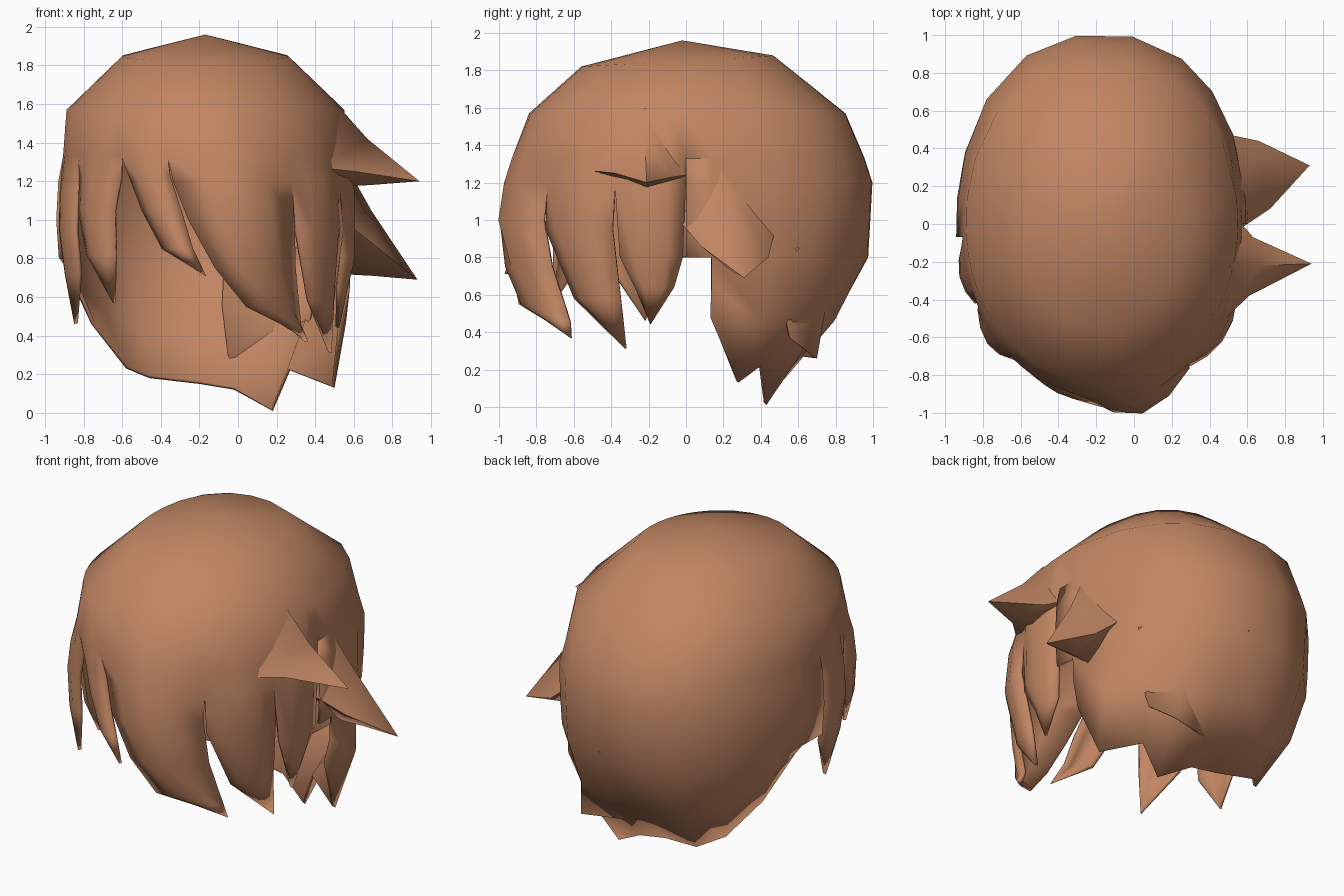
import bpy, bmesh, math
from mathutils import Vector

if "Cube" in bpy.data.objects:
    bpy.data.objects.remove(bpy.data.objects["Cube"])

hair = bpy.data.materials.new("warm brown hair")
hair.diffuse_color = (0.54, 0.24, 0.125, 1)
hair.use_nodes = True
hair.node_tree.nodes["Principled BSDF"].inputs["Base Color"].default_value = hair.diffuse_color

# Head-shape profiles: (height, radius factor)
BACK = [(1.96, 0), (1.88, .47), (1.57, .86), (1.23, 1.01), (.8, .985), (.5, .82), (0, .5)]
FRONT = [(1.96, 0), (1.82, .56), (1.57, .84), (1.33, .94), (.99, 1), (.6, .95), (.3, .92)]


def radius(profile, z):
    for (z1, r1), (z2, r2) in zip(profile, profile[1:]):
        if z >= z2:
            return r1 + (r2 - r1) * (z1 - z) / (z1 - z2)
    return profile[-1][1]


def bump(deg, centre, width):
    return math.exp(-((deg - centre) / width) ** 2)


def hull(deg, z, scale=1.0):
    a = math.radians(deg)
    w = (1 + math.sin(a)) / 2
    r = radius(BACK, z) * w + radius(FRONT, z) * (1 - w)
    if z > 1.4:                                   # fuller sides near the crown
        r += .08 * math.cos(a) ** 2
    r *= 1 + .035 * math.sin(2 * a) ** 2 * w
    # uneven sweep of the fringe
    sweep = -.06 * bump(deg, 250, 20) + .03 * bump(deg, 287, 15) + .04 * bump(deg, 338, 15)
    r *= scale * (1 + sweep * min(1, max(0, (1.5 - z) / .4)))
    return Vector((-.17 + .775 * r * math.cos(a), r * math.sin(a), z))


def finish(name, bm, thickness=0.0, angle=60):
    bmesh.ops.remove_doubles(bm, verts=bm.verts, dist=.001)
    bmesh.ops.dissolve_degenerate(bm, dist=.0005, edges=bm.edges)
    mesh = bpy.data.meshes.new(name)
    bm.to_mesh(mesh)
    bm.free()
    mesh.materials.append(hair)
    ob = bpy.data.objects.new(name, mesh)
    bpy.context.collection.objects.link(ob)
    bpy.ops.object.select_all(action='DESELECT')
    ob.select_set(True)
    bpy.context.view_layer.objects.active = ob
    bpy.ops.object.shade_smooth_by_angle(angle=math.radians(angle))
    if thickness:
        mod = ob.modifiers.new("thickness", 'SOLIDIFY')
        mod.thickness = thickness
        mod.offset = -1


# Back sheet: angle -> hem point
hem = {8: (.54, .13, .48), 28: (.5, .28, .13), 43: (.27, .4, .22), 58: (.18, .43, .01),
       78: (-.02, .5, .12), 100: (-.2, .5, .15), 120: (-.46, .55, .18),
       140: (-.58, .42, .23), 158: (-.76, .3, .46), 172: (-.88, .14, .74)}

# Hanging locks: rows of (start angle, end angle, height), each ending in a point
TOP = 1.33
SEG = 4
locks = [
    # left temple
    [(184, 207, TOP), (185, 206, 1.15), (186, 206, .95), (187, 205, .72), (194, 194, .46)],
    # outer fringe
    [(207, 233, TOP), (207, 232, 1.22), (208, 230, 1.05), (213, 230, .82), (229, 229, .57)],
    # middle fringe
    [(233, 254, TOP), (236, 255, 1.22), (242, 260, 1.05), (251, 265, .85), (270, 270, .71)],
    # main fringe
    [(254, 308, TOP), (256, 308, 1.2), (263, 308, 1.0), (274, 310, .75), (287, 314, .55),
     (304, 316, .46), (318, 318, .37)],
    # right temple
    [(308, 337, TOP), (308, 337, 1.2), (309, 337, .95), (319, 338, .58), (339, 339, .31)],
    # right side
    [(337, 360, TOP), (337, 360, 1.2), (339, 359, .8), (343, 356, .64), (348, 348, .44)],
]

bm = bmesh.new()


def strip(bm, lines):
    verts = [[bm.verts.new(p) for p in line] for line in lines]
    for p, q in zip(verts, verts[1:]):
        for i in range(len(p) - 1):
            bm.faces.new((p[i], q[i], q[i + 1], p[i + 1]))


# Locks grow straight out of the lower edge of the cap
front = []
for rows in locks:
    lines = []
    for k, (a, b, z) in enumerate(rows):
        line = []
        for i in range(SEG + 1):
            t = i / SEG
            bulge = .965 + .05 * math.sin(math.pi * t)
            if k == 0 or a == b:
                bulge = 1.0 if k == 0 else 1.02
            line.append(hull(a + (b - a) * t, z, bulge))
        lines.append(line)
    strip(bm, lines)
    a, b, _ = rows[0]
    front += [a + (b - a) * i / SEG for i in range(SEG)]

# Cap: rings from the crown down to the top of the locks
ring = list(hem) + front + [360, 368]
crown = [hull(d, 1.85 + .03 * math.sin(math.radians(d))) for d in ring]
strip(bm, [[Vector((-.17, -.02, 1.96))] * len(ring), crown,
           [hull(d, 1.57) for d in ring], [hull(d, TOP) for d in ring]])

# Back sheet below the cap, curling in to a ragged hem
back = [360] + [360 + d for d in hem] + [544]
strip(bm, [[hull(d % 360, z) for d in back] for z in (TOP, 1.2, 1.0, .8)])
low = [hull(d, .8) for d in hem]
ends = [Vector(p) for p in hem.values()]
mids = []
for p, e in zip(low, ends):
    m = p.lerp(e, .5)
    out = Vector((m.x + .17, m.y, 0)).normalized()
    mids.append(m + out * .06 * min(1, max(0, .8 - e.z) / .6) ** 2)
strip(bm, [low, mids, ends])
finish("hair_shell", bm, .02)

# Overlapping flap low on the right of the back
bm = bmesh.new()
angles = (36, 56, 82)
strip(bm, [[hull(d, .85, .995) for d in angles],
           [hull(d, .55, s) for d, s in zip(angles, (1.0, 1.03, .97))],
           [Vector(p) for p in ((.36, .56, .37), (.26, .7, .26), (-.05, .62, .27))]])
finish("back_flap", bm, .015)


# Flicked-out tufts: base ring, middle ring and tip
def tuft(name, base, middle, tip):
    bm = bmesh.new()
    a = [bm.verts.new(p) for p in base]
    b = [bm.verts.new(p) for p in middle]
    t = bm.verts.new(tip)
    for i in range(4):
        j = (i + 1) % 4
        bm.faces.new((a[i], a[j], b[j], b[i]))
        bm.faces.new((b[i], b[j], t))
    bmesh.ops.recalc_face_normals(bm, faces=bm.faces)
    finish(name, bm, 0, 85)


tuft("upper_tuft",
     [(.42, -.56, 1.27), (.51, -.22, 1.6), (.52, .06, 1.25), (.5, -.22, 1.17)],
     [(.61, -.38, 1.25), (.67, -.22, 1.42), (.63, -.07, 1.23), (.68, -.2, 1.18)],
     (.94, -.21, 1.2))
tuft("lower_tuft",
     [(.54, -.04, 1.0), (.55, .18, 1.3), (.42, .49, 1.0), (.52, .25, .72)],
     [(.72, .08, .86), (.69, .24, 1.05), (.66, .44, .8), (.7, .28, .71)],
     (.93, .31, .69))
